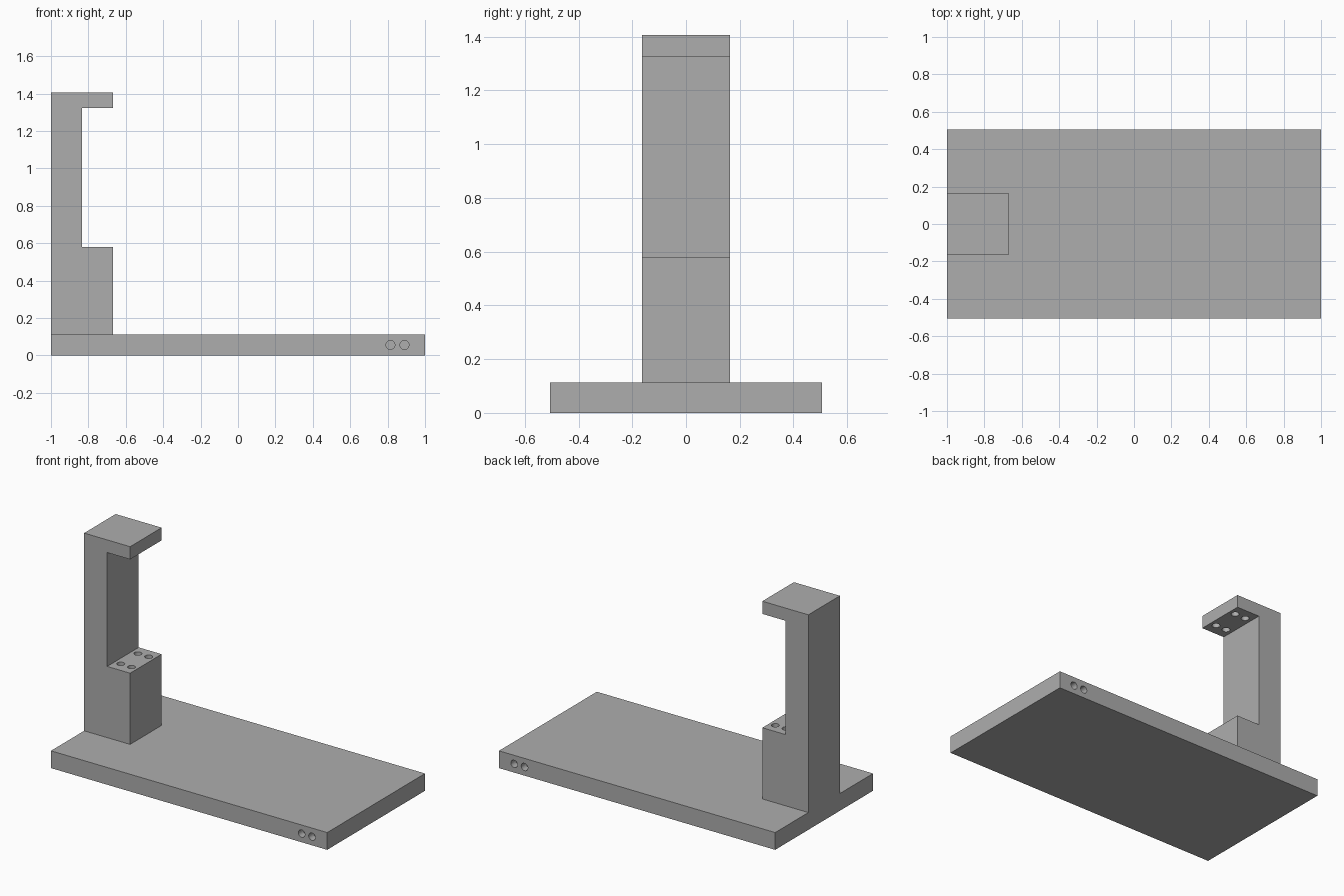
import bpy
import bmesh
from math import pi
from mathutils import Matrix, Vector

cube = bpy.data.objects.get("Cube")
if cube:
    bpy.data.objects.remove(cube, do_unlink=True)

grey = bpy.data.materials.new("plain grey")
grey.use_nodes = True
colour = (0.42, 0.42, 0.42, 1)
grey.diffuse_color = colour
grey.node_tree.nodes["Principled BSDF"].inputs["Base Color"].default_value = colour

HOLE_RADIUS = 0.024
HOLE_DEPTH = 0.05


def make_object(name, bm):
    bmesh.ops.recalc_face_normals(bm, faces=bm.faces)
    mesh = bpy.data.meshes.new(name)
    bm.to_mesh(mesh)
    bm.free()
    mesh.materials.append(grey)
    obj = bpy.data.objects.new(name, mesh)
    bpy.context.collection.objects.link(obj)
    return obj


def extrude_profile(name, points, half_width):
    """Sweep an x-z outline across y, centred on y = 0."""
    bm = bmesh.new()
    face = bm.faces.new([bm.verts.new((x, -half_width, z)) for x, z in points])
    swept = bmesh.ops.extrude_face_region(bm, geom=[face])["geom"]
    verts = [v for v in swept if isinstance(v, bmesh.types.BMVert)]
    bmesh.ops.translate(bm, verts=verts, vec=(0, 2 * half_width, 0))
    return make_object(name, bm)


def drill(obj, centres, axis):
    """Cut blind round holes centred on the given surface points."""
    bm = bmesh.new()
    turn = Matrix.Rotation(pi / 2, 4, "X") if axis == "Y" else Matrix()
    for centre in centres:
        bmesh.ops.create_cone(bm, cap_ends=True, segments=32,
                              radius1=HOLE_RADIUS, radius2=HOLE_RADIUS,
                              depth=2 * HOLE_DEPTH,
                              matrix=Matrix.Translation(Vector(centre)) @ turn)
    cutter = make_object("hole_cutter", bm)
    cutter.hide_render = True
    cut = obj.modifiers.new("holes", "BOOLEAN")
    cut.operation = "DIFFERENCE"
    cut.solver = "EXACT"
    cut.object = cutter
    bpy.ops.object.select_all(action="DESELECT")
    bpy.context.view_layer.objects.active = obj
    obj.select_set(True)
    bpy.ops.object.modifier_apply(modifier=cut.name)
    bpy.data.objects.remove(cutter, do_unlink=True)
    bpy.ops.object.shade_smooth_by_angle(angle=pi / 6)


# Base plate with a pair of holes in the front and back edges
BASE_TOP, BASE_HALF = 0.113, 0.506
base = extrude_profile("base_plate",
                       [(-1, 0), (1, 0), (1, BASE_TOP), (-1, BASE_TOP)], BASE_HALF)
drill(base, [(x, y, BASE_TOP / 2) for x in (0.815, 0.89)
             for y in (-BASE_HALF, BASE_HALF)], "Y")

# Bracket: lower block, slim post and overhanging arm in one outline
INNER, OUTER = -0.833, -0.667
LEDGE, ARM_UNDER, TOP = 0.579, 1.324, 1.407
bracket = extrude_profile("bracket",
                          [(-1, BASE_TOP), (OUTER, BASE_TOP), (OUTER, LEDGE),
                           (INNER, LEDGE), (INNER, ARM_UNDER), (OUTER, ARM_UNDER),
                           (OUTER, TOP), (-1, TOP)], 0.163)

# Four facing holes in the ledge and in the underside of the arm
drill(bracket, [(x, y, z) for x in (-0.788, -0.71) for y in (-0.087, 0.09)
                for z in (LEDGE, ARM_UNDER)], "Z")
